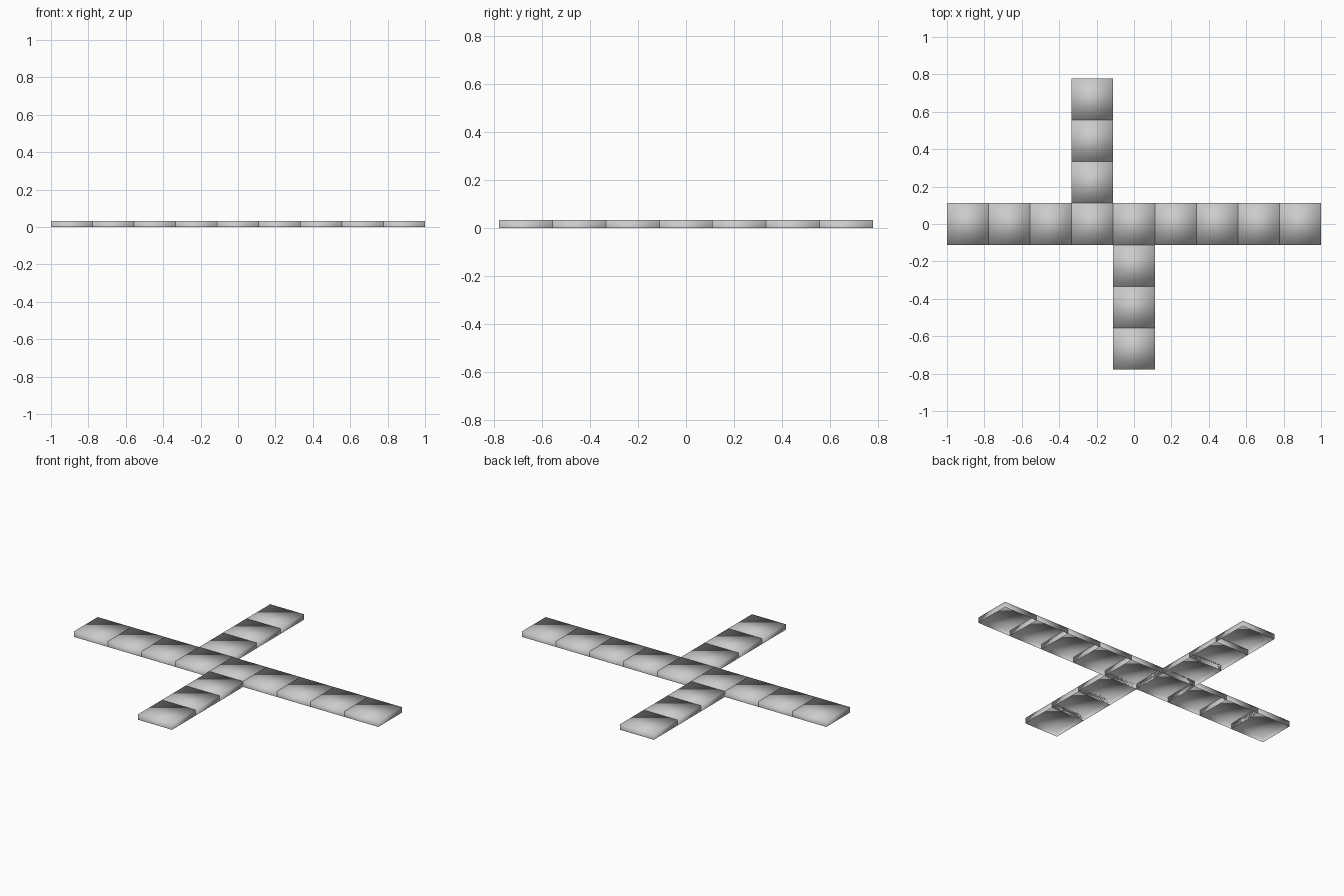
import bpy, bmesh
from mathutils import Matrix

if "Cube" in bpy.data.objects:
    bpy.data.objects.remove(bpy.data.objects["Cube"])

S = 2 / 9        # tile side
H = 0.033        # tile height


def add_tile(name, col, row):
    """Square tile: a top and four thin walls, open underneath."""
    bm = bmesh.new()
    bmesh.ops.create_cube(bm, size=1, matrix=Matrix.Translation((0, 0, H / 2)) @ Matrix.Diagonal((S, S, H, 1)))
    bottom = [f for f in bm.faces if f.normal.z < -0.5]
    bmesh.ops.delete(bm, geom=bottom, context='FACES_ONLY')
    for f in bm.faces:
        f.smooth = True
    mesh = bpy.data.meshes.new(name)
    bm.to_mesh(mesh)
    bm.free()
    ob = bpy.data.objects.new(name, mesh)
    ob.location = (col * S, row * S, 0)
    bpy.context.collection.objects.link(ob)


# Long row of nine tiles
for i in range(-4, 5):
    add_tile("row_tile", i, 0)

# Two offset side arms of three tiles
for j in range(1, 4):
    add_tile("back_arm_tile", -1, j)
    add_tile("front_arm_tile", 0, -j)
